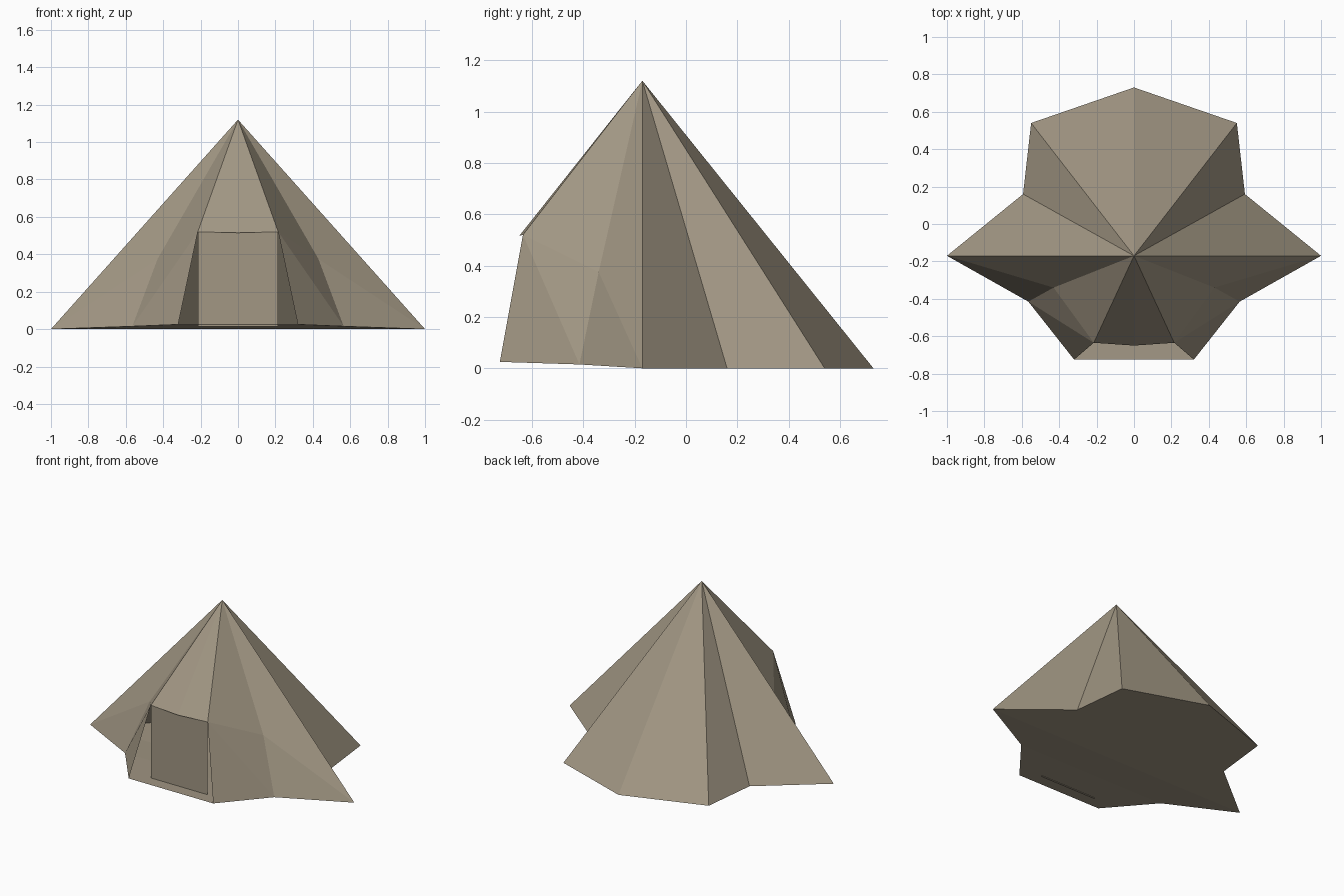
import bpy
import bmesh

if "Cube" in bpy.data.objects:
    bpy.data.objects.remove(bpy.data.objects["Cube"])

canvas = bpy.data.materials.new("canvas")
canvas.diffuse_color = (0.36, 0.31, 0.23, 1)
canvas.use_nodes = True
canvas.node_tree.nodes["Principled BSDF"].inputs["Base Color"].default_value = canvas.diffuse_color

APEX = (0, -0.17, 1.12)
# right-hand half of the ground outline, from back centre to door corner
BASE = [(0, 0.73, 0), (0.55, 0.54, 0), (0.593, 0.16, 0), (1, -0.17, 0),
        (0.565, -0.415, 0.015), (0.32, -0.725, 0.025)]
FOLD = (0.43, -0.34, 0.375)
DOOR_TOP = (0.215, -0.635, 0.52)
AWNING_TIP = (0, -0.65, 0.515)


def flip(p):
    return (-p[0], p[1], p[2])


def make_part(name, faces, mirror=True):
    """Build flat faces, reflected across x = 0 when mirror is set."""
    bm = bmesh.new()
    if mirror:
        faces = faces + [[flip(p) for p in reversed(f)] for f in faces]
    for f in faces:
        bm.faces.new([bm.verts.new(p) for p in f])
    bmesh.ops.remove_doubles(bm, verts=bm.verts, dist=0.0005)
    mesh = bpy.data.meshes.new(name)
    bm.to_mesh(mesh)
    bm.free()
    mesh.materials.append(canvas)
    ob = bpy.data.objects.new(name, mesh)
    bpy.context.collection.objects.link(ob)
    return ob


# Back and side walls, fanned from the apex
make_part("back_walls", [[APEX, b, a] for a, b in zip(BASE[:3], BASE[1:4])])

# Front walls, creased where they fold towards the door
side, notch, corner = BASE[3:]
make_part("front_walls", [
    [APEX, FOLD, side],
    [FOLD, notch, side],
    [APEX, DOOR_TOP, FOLD],
    [DOOR_TOP, corner, notch],
    [DOOR_TOP, notch, FOLD],
])

# Panel above the door
make_part("awning", [[APEX, AWNING_TIP, DOOR_TOP]])

# Upright door sheet
x, y, z = DOOR_TOP
make_part("door", [[(-x, y, 0.015), (x, y, 0.015), (x, y, z), (-x, y, z)]], False)

# Groundsheet, rising slightly at the front
centre = (0, -0.17, 0)
rings = [[centre, a, b] for a, b in zip(BASE[:3], BASE[1:4])]
mid, front = (0, -0.415, 0.015), (0, -0.725, 0.025)
make_part("groundsheet", rings + [[centre, side, notch, mid],
                                  [mid, notch, corner, front]])
